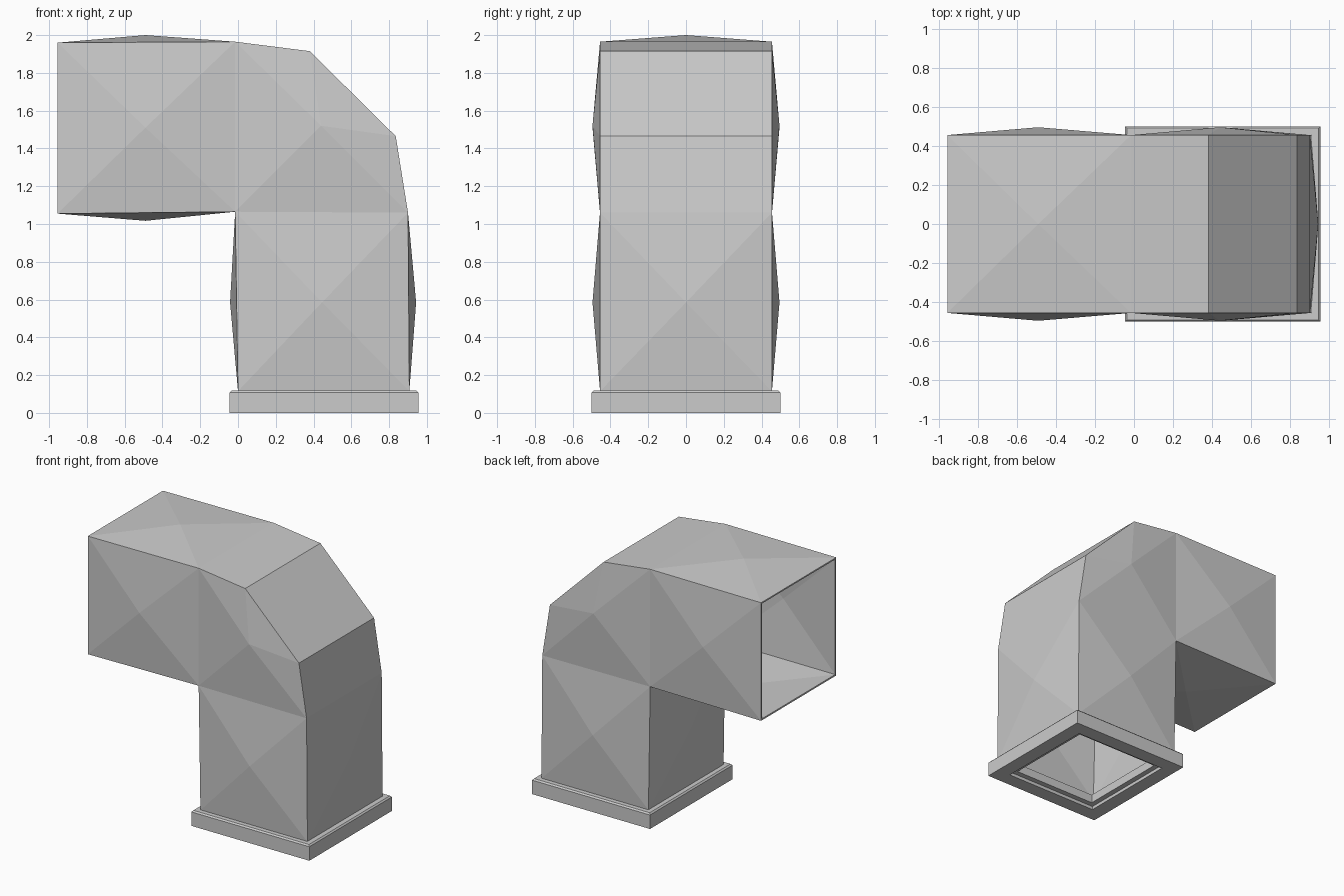
import bpy, bmesh
from mathutils import Vector

if "Cube" in bpy.data.objects:
    bpy.data.objects.remove(bpy.data.objects["Cube"])

W = 0.455      # half width of the duct
BULGE = 0.495  # half width at the panel centres
CX = 0.455     # centre of the upright section


def make_object(name, bm):
    bmesh.ops.recalc_face_normals(bm, faces=bm.faces)
    me = bpy.data.meshes.new(name)
    bm.to_mesh(me)
    bm.free()
    ob = bpy.data.objects.new(name, me)
    bpy.context.collection.objects.link(ob)
    return ob


# Duct elbow: side outline points (x, z), widened along y
pts = {
    'end_low': (-0.955, 1.055), 'end_top': (-0.955, 1.96),
    'inner': (-0.015, 1.065), 'top': (-0.015, 1.965),
    'bend_a': (0.38, 1.915), 'bend_b': (0.835, 1.465),
    'outer': (0.90, 1.06), 'base_in': (0.0, 0.115), 'base_out': (0.907, 0.115),
}
bm = bmesh.new()
V = {(n, s): bm.verts.new((x, s * W, z)) for n, (x, z) in pts.items() for s in (-1, 1)}


def panel(verts, centre=None):
    """Flat panel, or a panel raised to a centre point."""
    if centre is None:
        bm.faces.new(verts)
        return
    c = bm.verts.new(Vector(centre))
    for a, b in zip(verts, verts[1:] + verts[:1]):
        bm.faces.new((a, b, c))


# Side panels, both sides
sides = [
    (('end_low', 'inner', 'top', 'end_top'), (-0.49, 1.51)),
    (('inner', 'outer', 'bend_b', 'bend_a', 'top'), (0.44, 1.52)),
    (('base_in', 'base_out', 'outer', 'inner'), (0.445, 0.585)),
]
for names, (x, z) in sides:
    for s in (-1, 1):
        panel([V[n, s] for n in names], (x, s * BULGE, z))

# Strips joining the two sides
strips = [
    ('end_top', 'top', (-0.49, 0, 2.0)),
    ('top', 'bend_a', None),
    ('bend_a', 'bend_b', None),
    ('bend_b', 'outer', None),
    ('outer', 'base_out', (0.943, 0, 0.585)),
    ('base_in', 'inner', (-0.042, 0, 0.585)),
    ('inner', 'end_low', (-0.49, 0, 1.017)),
]
for a, b, c in strips:
    panel([V[a, -1], V[a, 1], V[b, 1], V[b, -1]], c)

duct = make_object("duct_elbow", bm)
wall = duct.modifiers.new("wall", 'SOLIDIFY')
wall.thickness = 0.016
wall.offset = -1

# Base flange: square rings (half size, z) bridged into a stepped frame
rings = [(0.5, 0.0), (0.5, 0.107), (0.49, 0.118), (0.43, 0.118),
         (0.35, 0.09), (0.35, 0.025), (0.39, 0.025), (0.39, 0.0)]
bm = bmesh.new()
loops = [[bm.verts.new((CX + sx * h, sy * h, z))
          for sx, sy in ((-1, -1), (1, -1), (1, 1), (-1, 1))] for h, z in rings]
for p, q in zip(loops, loops[1:] + loops[:1]):
    for i in range(4):
        j = (i + 1) % 4
        bm.faces.new((p[i], p[j], q[j], q[i]))
make_object("base_flange", bm)
